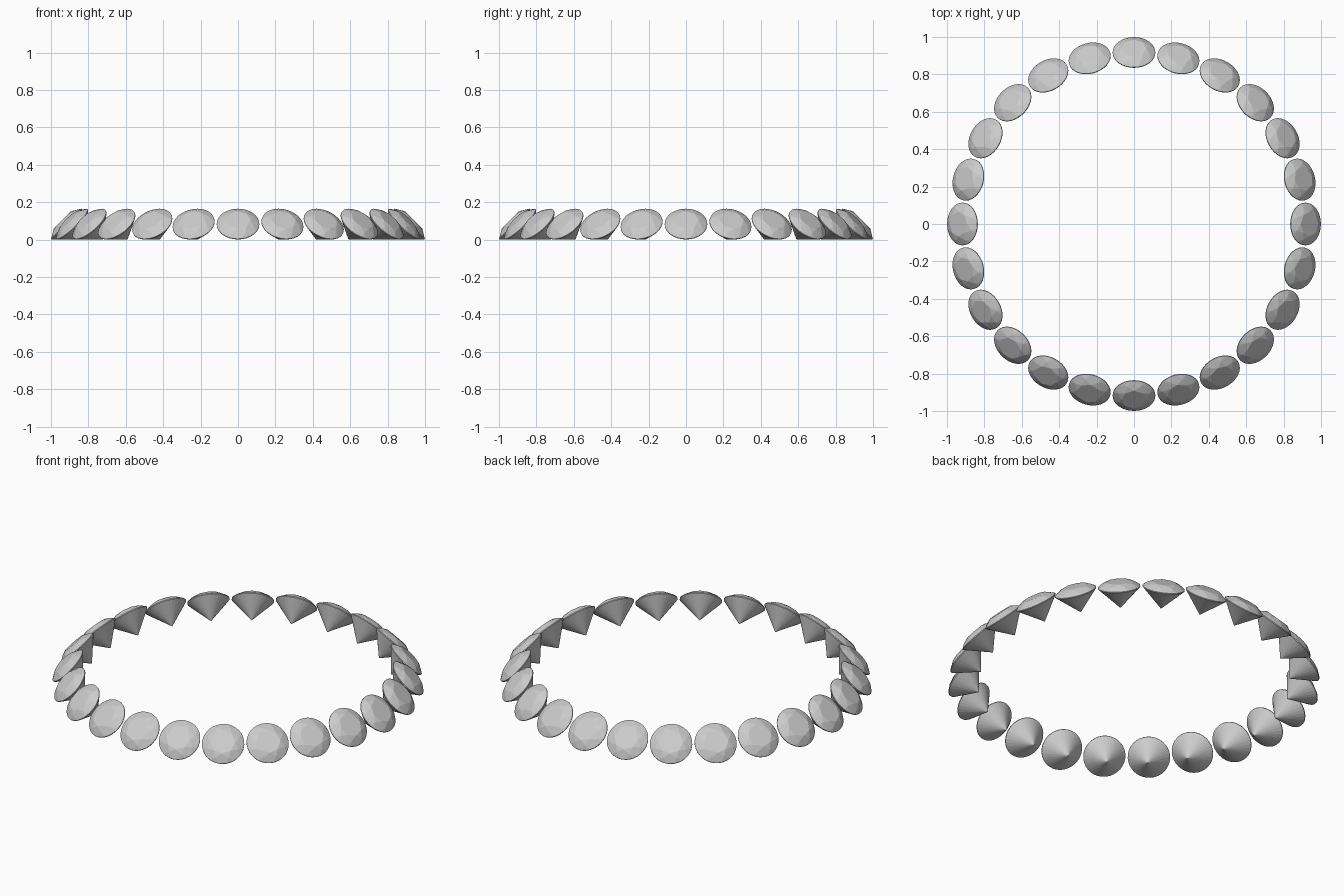
import bpy, bmesh
from math import sin, cos, pi, tau
from mathutils import Matrix, Vector

if "Cube" in bpy.data.objects:
    bpy.data.objects.remove(bpy.data.objects["Cube"])

COUNT = 24            # gems in the ring
R = 0.114             # girdle radius
RING = 0.917          # distance of girdle centres from the axis
HEIGHT = 0.083        # height of girdle centres


def brilliant_mesh():
    """Round brilliant cut stone, axis along z, girdle at z = 0."""
    bm = bmesh.new()

    def ring(n, r, z, offset=0.0):
        return [bm.verts.new((r * cos(tau * (i + offset) / n),
                              r * sin(tau * (i + offset) / n), z)) for i in range(n)]

    table = ring(8, R * 0.58, R * 0.27)
    kite = ring(8, R * 0.81, R * 0.165, 0.5)
    upper = ring(32, R, R * 0.02)
    lower = ring(32, R, -R * 0.02)
    tip = bm.verts.new((0, 0, -R * 1.02))

    # table
    bm.faces.new(table)
    # crown: star, kite and upper girdle facets
    for i in range(8):
        j = (i + 1) % 8
        g = [upper[(4 * i + k) % 32] for k in range(5)]
        bm.faces.new((table[j], table[i], kite[i]))
        bm.faces.new((table[i], g[0], kite[i]))
        bm.faces.new((table[j], kite[i], g[4]))
        for k in range(4):
            bm.faces.new((kite[i], g[k], g[k + 1]))
    # girdle band and pavilion
    for i in range(32):
        j = (i + 1) % 32
        bm.faces.new((upper[i], lower[i], lower[j], upper[j]))
        bm.faces.new((lower[i], tip, lower[j]))
    bmesh.ops.recalc_face_normals(bm, faces=bm.faces)
    mesh = bpy.data.meshes.new("gem")
    bm.to_mesh(mesh)
    bm.free()
    return mesh


# ring of stones, each tilted 45 degrees outward
gem = brilliant_mesh()
for i in range(COUNT):
    stone = bpy.data.objects.new(f"gem_{i + 1:02d}", gem)
    stone.matrix_world = (Matrix.Rotation(tau * i / COUNT, 4, 'Z')
                          @ Matrix.Translation(Vector((RING, 0, HEIGHT)))
                          @ Matrix.Rotation(pi / 4, 4, 'Y'))
    bpy.context.collection.objects.link(stone)
